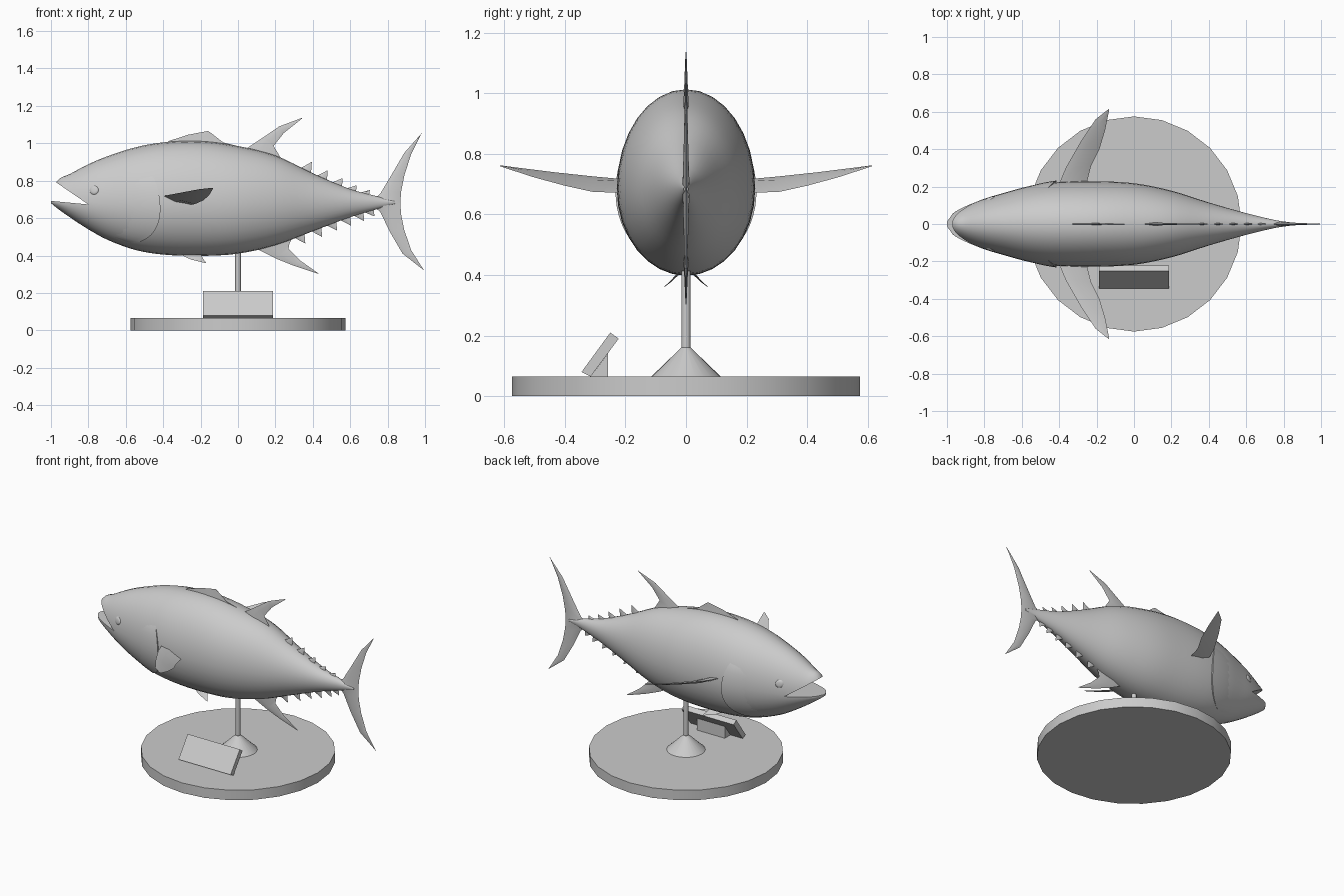
import bpy, bmesh, math
from mathutils import Vector

if "Cube" in bpy.data.objects:
    bpy.data.objects.remove(bpy.data.objects["Cube"])

grey = bpy.data.materials.new("plain_grey")
grey.diffuse_color = (0.6, 0.6, 0.6, 1)
grey.use_nodes = True
grey.node_tree.nodes["Principled BSDF"].inputs["Base Color"].default_value = grey.diffuse_color


def make(name, verts, faces, angle=40):
    me = bpy.data.meshes.new(name)
    me.from_pydata([tuple(v) for v in verts], [], faces)
    bm = bmesh.new()
    bm.from_mesh(me)
    bmesh.ops.remove_doubles(bm, verts=bm.verts, dist=1e-5)
    bmesh.ops.recalc_face_normals(bm, faces=bm.faces)
    bm.to_mesh(me)
    bm.free()
    ob = bpy.data.objects.new(name, me)
    bpy.context.collection.objects.link(ob)
    me.materials.append(grey)
    smooth(ob, angle)
    return ob


def smooth(ob, angle):
    bpy.ops.object.select_all(action='DESELECT')
    ob.select_set(True)
    bpy.context.view_layer.objects.active = ob
    bpy.ops.object.shade_smooth_by_angle(angle=math.radians(angle))


def loft(name, rings, angle=40):
    """Closed skin through equal-length rings, capped at both ends."""
    n = len(rings[0])
    verts = [p for r in rings for p in r]
    faces = [(i * n + j, i * n + (j + 1) % n, (i + 1) * n + (j + 1) % n, (i + 1) * n + j)
             for i in range(len(rings) - 1) for j in range(n)]
    faces += [tuple(range(n))[::-1], tuple(range(len(verts) - n, len(verts)))]
    return make(name, verts, faces, angle)


def prism(name, profile, x0, x1):
    return loft(name, [[(x, y, z) for y, z in profile] for x in (x0, x1)], 20)


def turned(name, profile, sides):
    rings = [[(r * math.sin(2 * math.pi * j / sides), r * math.cos(2 * math.pi * j / sides), z)
              for j in range(sides)] for r, z in profile]
    return loft(name, rings)


# Body outline: x, top, bottom, half width
BODY = [(-1.0, .70, .68, .012), (-.97, .795, .655, .055), (-.9, .835, .605, .095),
        (-.8, .888, .54, .135), (-.7, .93, .485, .165), (-.55, .978, .43, .205),
        (-.4, 1.005, .405, .225), (-.2, 1.012, .398, .228), (0, .985, .41, .218),
        (.2, .935, .455, .178), (.4, .84, .53, .115), (.6, .755, .605, .058),
        (.75, .715, .65, .022), (.84, .69, .675, .008)]


def slope(i, k):
    a, b = BODY[max(i - 1, 0)], BODY[min(i + 1, len(BODY) - 1)]
    return (b[k] - a[k]) / (b[0] - a[0])


def section(x):
    """Smoothly interpolated top, bottom and half width at x."""
    i = max(k for k in range(len(BODY) - 1) if BODY[k][0] <= x + 1e-9)
    a, b = BODY[i], BODY[i + 1]
    h = b[0] - a[0]
    t = (x - a[0]) / h
    if i == 0:
        return [a[k] + (b[k] - a[k]) * t for k in (1, 2, 3)]
    return [(2*t**3 - 3*t*t + 1) * a[k] + (t**3 - 2*t*t + t) * h * slope(i, k)
            + (3*t*t - 2*t**3) * b[k] + (t**3 - t*t) * h * slope(i + 1, k) for k in (1, 2, 3)]


def skin(x, ang, out=0.0):
    """Point on the body; ang 0 is the +y side, 90 degrees the back."""
    top, bot, w = section(x)
    mid = min(max(.685, bot + .005), top - .005)
    h = top - mid if math.sin(ang) > 0 else mid - bot
    return Vector((x, (w + out) * math.cos(ang), mid + (h + out) * math.sin(ang)))


xs = [a[0] + (b[0] - a[0]) * t / 4 for a, b in zip(BODY, BODY[1:]) for t in range(4)] + [.84]
body = loft("body", [[skin(x, 2 * math.pi * j / 32) for j in range(32)] for x in xs])

# Open mouth, cut as a wedge
wedge = [(-.80, .673), (-1.139, .905), (-1.2, .71), (-1.0, .692)]
cutter = loft("mouth_cutter", [[(x, y, z) for x, z in wedge] for y in (-.4, .4)])
cutter.hide_render = True
mod = body.modifiers.new("mouth", 'BOOLEAN')
mod.operation, mod.object, mod.solver = 'DIFFERENCE', cutter, 'EXACT'
bpy.context.view_layer.objects.active = body
bpy.ops.object.modifier_apply(modifier="mouth")
bpy.data.objects.remove(cutter)
smooth(body, 40)

# Gill covers: plates that lift off the skin toward a curved rear edge
for s, side in ((1, "left"), (-1, "right")):
    verts, faces, rows, cols = [], [], 14, 7
    for i in range(rows + 1):
        v = i / rows
        ang = math.radians(-66 + 96 * v)
        edge = -.415 - .19 * abs(1 - v / .62) ** 2.2 if v < .62 else -.415 - .05 * ((v - .62) / .38) ** 2
        fade = math.sin(math.pi * min(1, max(0, v))) ** .5
        for j in range(cols + 1):
            u = min(j / (cols - 1), 1)
            out = -.006 if j == cols else -.004 + .014 * u * fade
            p = skin(edge - .2 * (1 - u), ang, out)
            verts.append((p.x, s * p.y, p.z))
    for i in range(rows):
        for j in range(cols):
            a = i * (cols + 1) + j
            faces.append((a, a + 1, a + cols + 2, a + cols + 1))
    gill = make("gill_cover_" + side, verts, faces)
    if sum(p.normal.y * p.area for p in gill.data.polygons) * s < 0:
        gill.data.flip_normals()


def fin(name, lead, trail, thick, normal=(0, 1, 0)):
    """Thin lens-section blade between a leading and a trailing edge."""
    n = Vector(normal).normalized()
    rings = []
    for k, (a, b) in enumerate(zip(lead, trail)):
        a, b = [Vector(p if len(p) == 3 else (p[0], 0, p[1])) for p in (a, b)]
        t = thick * (1 - .85 * k / (len(lead) - 1))
        m = a.lerp(b, .4)
        rings.append([a, m + n * t, b, m - n * t])
    return loft(name, rings, 60)


# Fins along the back and belly
fin("first_dorsal_fin", [(-.40, .99), (-.37, 1.012), (-.27, 1.045), (-.16, 1.066)],
    [(.06, .96), (.03, .977), (-.08, 1.005), (-.14, 1.052)], .008)
fin("second_dorsal_fin", [(.02, .95), (.05, .975), (.14, 1.035), (.22, 1.09), (.345, 1.137)],
    [(.24, .90), (.215, .945), (.19, .985), (.245, 1.055), (.34, 1.13)], .011)
fin("anal_fin", [(.06, .45), (.10, .435), (.20, .385), (.30, .345), (.43, .302)],
    [(.30, .51), (.275, .465), (.27, .435), (.33, .375), (.425, .308)], .011)

# Crescent tail
fin("tail_upper_lobe", [(.70, .68), (.76, .73), (.82, .83), (.89, .95), (.985, 1.057)],
    [(.868, .68), (.872, .74), (.89, .83), (.925, .94), (.98, 1.05)], .013)
fin("tail_lower_lobe", [(.70, .68), (.76, .635), (.81, .53), (.88, .41), (.995, .32)],
    [(.868, .68), (.872, .62), (.888, .54), (.925, .43), (.99, .327)], .013)

# Finlets
top_tips = [(.395, .90), (.48, .855), (.56, .813), (.635, .775), (.705, .75)]
low_tips = [(.36, .465), (.45, .50), (.53, .535), (.605, .56), (.675, .585), (.73, .61)]
for label, tips, row in (("upper", top_tips, 0), ("lower", low_tips, 1)):
    for i, (x, z) in enumerate(tips):
        inset = (-.01, .01)[row]
        fin(f"{label}_finlet_{i + 1}", [(x - .065, section(x - .065)[row] + inset), (x - .002, z)],
            [(x - .005, section(x - .005)[row] + inset), (x, z)], .007)

# Paired fins and eyes
for s, side in ((1, "left"), (-1, "right")):
    flip = lambda pts: [(x, s * y, z) for x, y, z in pts]
    fin("pectoral_fin_" + side,
        flip([(-.41, .19, .715), (-.365, .30, .725), (-.285, .44, .74), (-.205, .56, .755), (-.135, .615, .762)]),
        flip([(-.26, .19, .67), (-.23, .31, .675), (-.185, .40, .695), (-.155, .50, .722), (-.133, .61, .758)]),
        .012, (0, -s * .1, 1))
    fin("pelvic_fin_" + side, flip([(-.32, .02, .41), (-.25, .05, .378), (-.175, .073, .36)]),
        flip([(-.20, .02, .41), (-.185, .05, .38), (-.17, .073, .36)]), .004, (0, s * .7, .7))
    c = skin(-.77, .3)
    rings = [[(c.x + r * math.cos(a), s * (c.y + o - .15 * r * math.sin(a) - .35 * r * math.cos(a) * -1),
               c.z + r * math.sin(a)) for a in [2 * math.pi * k / 16 for k in range(16)]]
             for r, o in ((.028, -.008), (.022, .002), (.012, .005))]
    loft("eye_" + side, rings, 60)

# Display stand
turned("base_disc", [(.575, 0), (.575, .065)], 24)
turned("pole_foot", [(.12, .06), (.016, .16)], 24)
turned("pole", [(.015, .1), (.015, .43)], 16)
prism("plaque", [(-.345, .08), (-.25, .21), (-.222, .19), (-.315, .065)], -.188, .188)
prism("plaque_support", [(-.315, .065), (-.257, .065), (-.257, .142)], -.1, .1)
